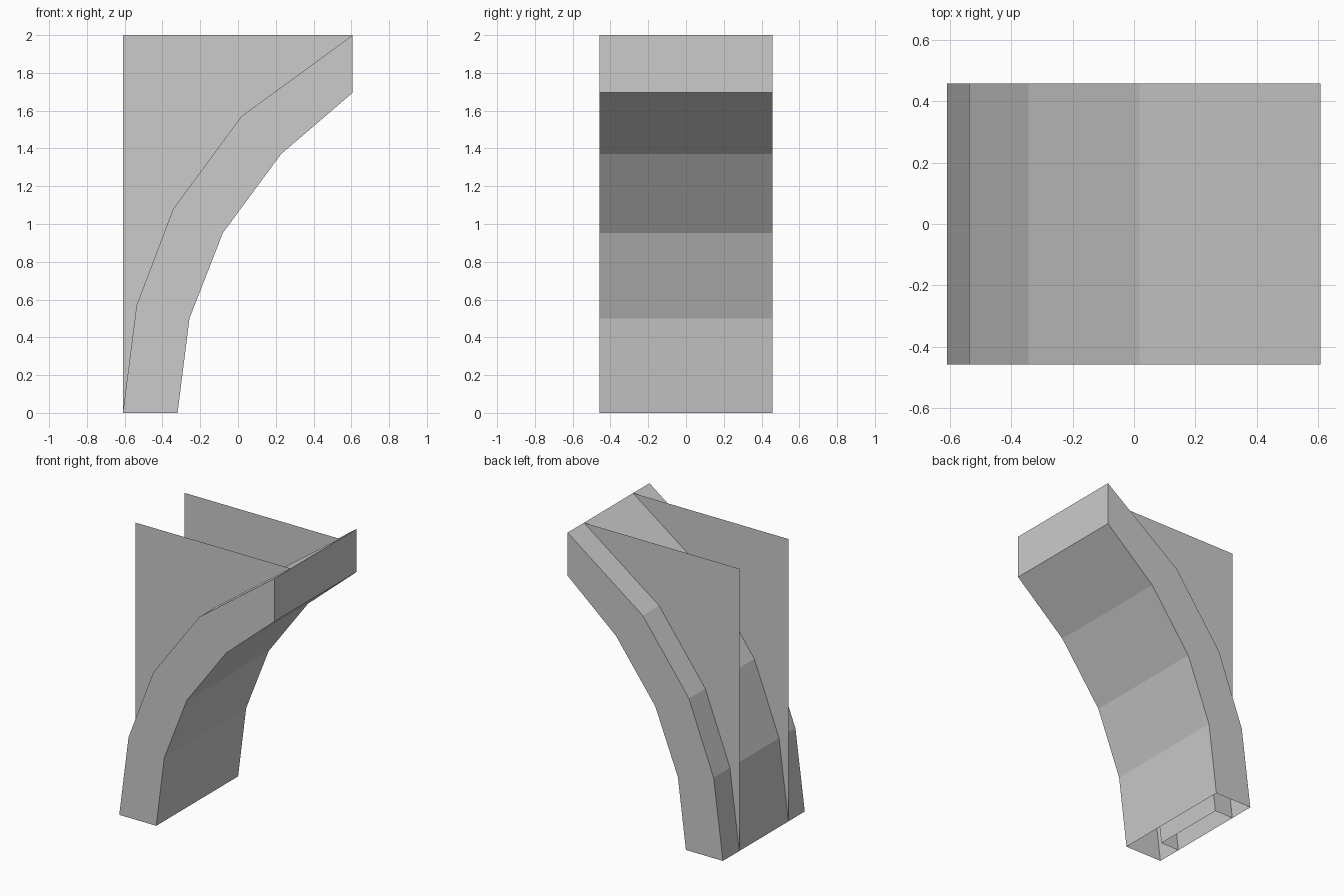
import bpy, bmesh

if "Cube" in bpy.data.objects:
    bpy.data.objects.remove(bpy.data.objects["Cube"])

# Side profile as (x, z), bottom to top: back curve, front curve, and the midline between them
BACK = [(-0.61, 0), (-0.537, 0.57), (-0.343, 1.08), (0.018, 1.57), (0.607, 2)]
FRONT = [(-0.32, 0), (-0.257, 0.50), (-0.08, 0.953), (0.228, 1.37), (0.607, 1.695)]
MID = [((a + c) / 2, (b + d) / 2) for (a, b), (c, d) in zip(BACK, FRONT)]


def swept_shell(name, strip, outline, half):
    """Sweep an open strip across the width and close both sides with the outline."""
    bm = bmesh.new()

    def row(points, y):
        return [bm.verts.new((x, y, z)) for x, z in points]

    a, b = row(strip, -half), row(strip, half)
    for i in range(len(strip) - 1):
        bm.faces.new((a[i], a[i + 1], b[i + 1], b[i]))
    for y in (-half, half):
        bm.faces.new(row(outline, y))
    bmesh.ops.remove_doubles(bm, verts=bm.verts, dist=1e-5)
    bmesh.ops.recalc_face_normals(bm, faces=bm.faces)
    mesh = bpy.data.meshes.new(name)
    bm.to_mesh(mesh)
    bm.free()
    obj = bpy.data.objects.new(name, mesh)
    bpy.context.collection.objects.link(obj)
    return obj


# Wide curved rib, open at the foot
rib = FRONT + BACK[::-1]
swept_shell("curved_rib", rib, rib, 0.458)

# Two thin web plates joined by a curved wall inside the rib, open at back and top
swept_shell("web_plates", MID, MID + [(0.607, 2), (-0.61, 2), (-0.61, 0)], 0.275)
